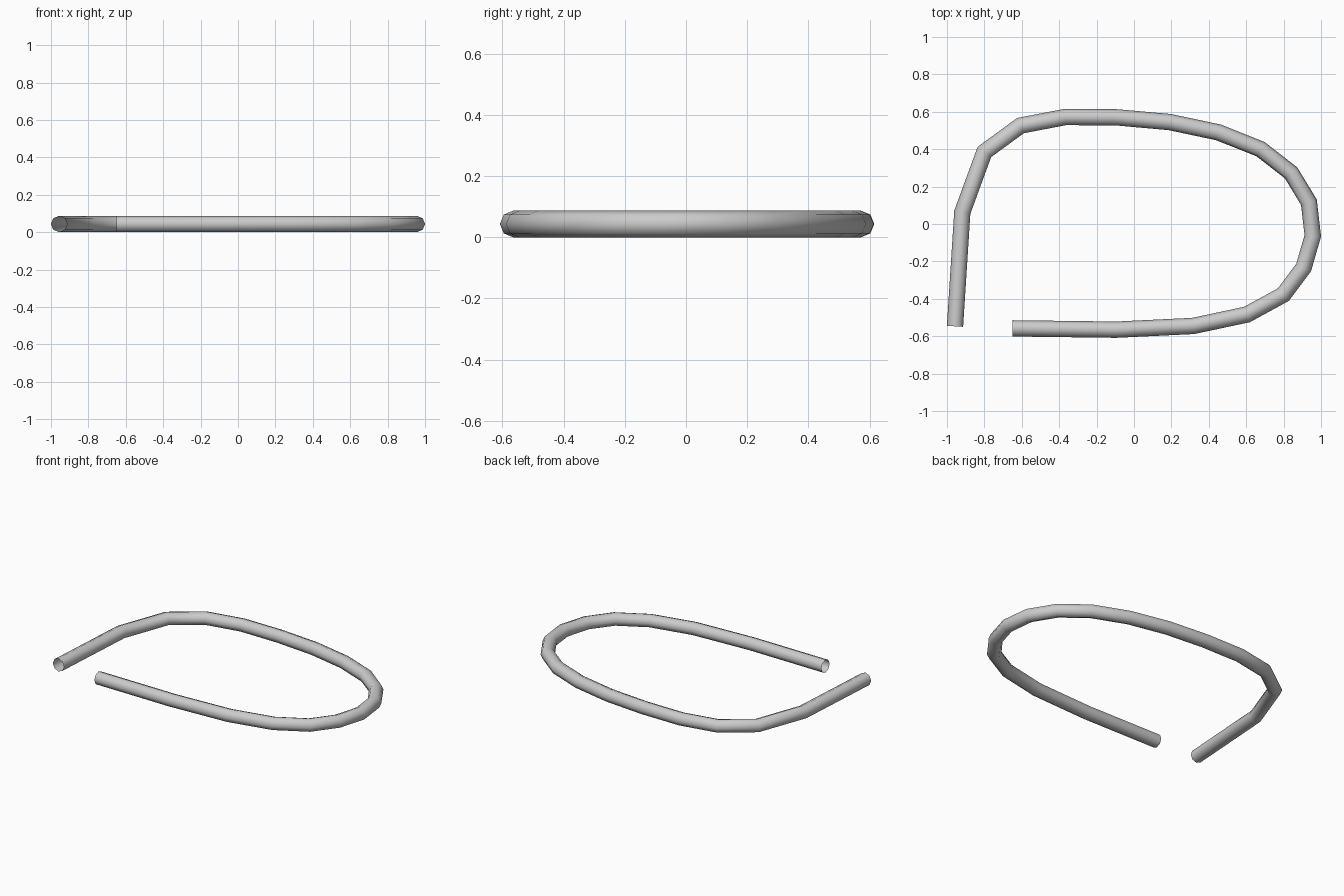
import bpy, bmesh, math
from mathutils import Vector

if "Cube" in bpy.data.objects:
    bpy.data.objects.remove(bpy.data.objects["Cube"])

R, SIDES = 0.0435, 8

# Centre line of the bent tube, seen from above
PATH = [(-0.957, -0.547), (-0.918, 0.063), (-0.80, 0.385), (-0.607, 0.526),
        (-0.367, 0.572), (-0.09, 0.570), (0.19, 0.545), (0.451, 0.490),
        (0.677, 0.400), (0.840, 0.273), (0.935, 0.117), (0.956, -0.063),
        (0.907, -0.233), (0.798, -0.378), (0.604, -0.484), (0.317, -0.545),
        (-0.096, -0.565), (-0.65, -0.558)]
pts = [Vector(p) for p in PATH]

bm = bmesh.new()
rings = []
for i, p in enumerate(pts):
    # Mitred ring at every bend, square-cut ring at both ends
    a = (p - pts[i - 1]).normalized() if i else (pts[1] - p).normalized()
    b = (pts[i + 1] - p).normalized() if i < len(pts) - 1 else a
    t = (a + b).normalized()
    side = Vector((t.y, -t.x)) / t.dot(a)
    ring = []
    for k in range(SIDES):
        ang = 2 * math.pi * k / SIDES
        q = p + side * R * math.cos(ang)
        ring.append(bm.verts.new((q.x, q.y, R + R * math.sin(ang))))
    rings.append(ring)

# Tube wall, open at both ends
for r0, r1 in zip(rings, rings[1:]):
    for k in range(SIDES):
        n = (k + 1) % SIDES
        bm.faces.new((r0[k], r0[n], r1[n], r1[k])).smooth = True
bmesh.ops.recalc_face_normals(bm, faces=bm.faces)

mesh = bpy.data.meshes.new("bent_tube")
bm.to_mesh(mesh)
bm.free()
tube = bpy.data.objects.new("bent_tube", mesh)
bpy.context.collection.objects.link(tube)
